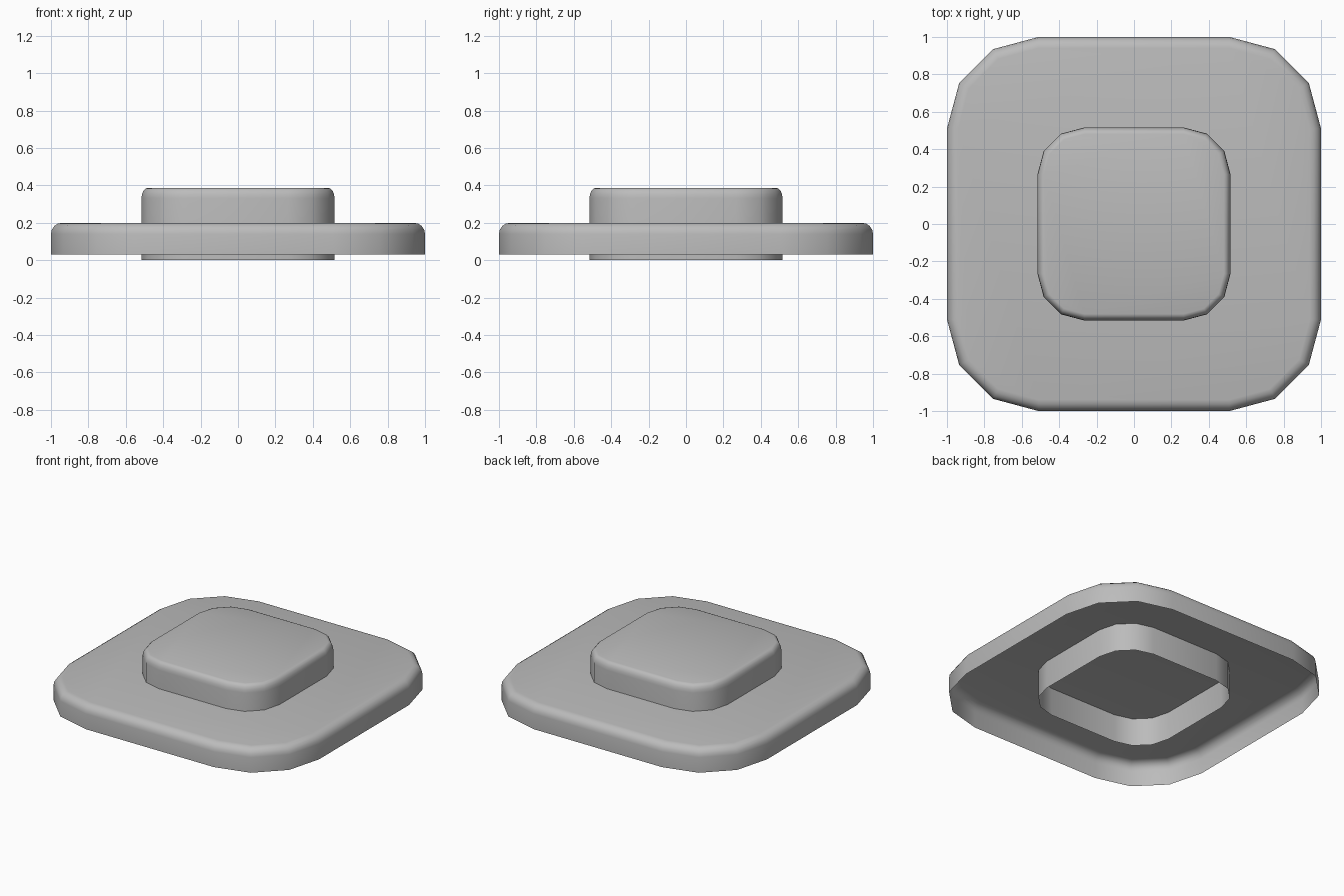
import bpy, bmesh, math

cube = bpy.data.objects.get("Cube")
if cube:
    bpy.data.objects.remove(cube, do_unlink=True)

GREY = (0.5, 0.5, 0.5, 1)
grey = bpy.data.materials.new("plain grey")
grey.use_nodes = True
grey.diffuse_color = GREY
grey.node_tree.nodes["Principled BSDF"].inputs["Base Color"].default_value = GREY


def outline(half, radius, inset, segments=3):
    """Rounded square, with its corner arcs pulled in by the inset."""
    centre = half - radius
    points = []
    for corner in range(4):
        mid = math.radians(45 + 90 * corner)
        cx = math.copysign(centre, math.cos(mid))
        cy = math.copysign(centre, math.sin(mid))
        for i in range(segments + 1):
            a = math.radians(90 * corner + 90 * i / segments)
            r = radius - inset
            points.append((cx + r * math.cos(a), cy + r * math.sin(a)))
    return points


def shell(name, half, radius, bottom, top, round_in, round_down, steps=4):
    """Open-bottomed rounded square cap with a soft upper edge."""
    rings = [(0, bottom)]
    for i in range(steps + 1):
        a = math.pi / 2 * i / steps
        rings.append((round_in * (1 - math.cos(a)),
                      top - round_down * (1 - math.sin(a))))
    bm = bmesh.new()
    loops = [[bm.verts.new((x, y, z)) for x, y in outline(half, radius, inset)]
             for inset, z in rings]
    for low, high in zip(loops, loops[1:]):
        for i in range(len(low)):
            j = (i + 1) % len(low)
            bm.faces.new((low[i], low[j], high[j], high[i]))
    bm.faces.new(loops[-1])
    mesh = bpy.data.meshes.new(name)
    bm.to_mesh(mesh)
    bm.free()
    mesh.materials.append(grey)
    obj = bpy.data.objects.new(name, mesh)
    bpy.context.collection.objects.link(obj)
    bpy.ops.object.select_all(action="DESELECT")
    obj.select_set(True)
    bpy.context.view_layer.objects.active = obj
    bpy.ops.object.shade_smooth_by_angle(angle=math.radians(40))
    return obj


# Wide base plate
shell("base_plate", 1.0, 0.49, 0.03, 0.2, 0.06, 0.06)
# Raised button passing through the plate
shell("button", 0.516, 0.25, 0.0, 0.387, 0.035, 0.055)
